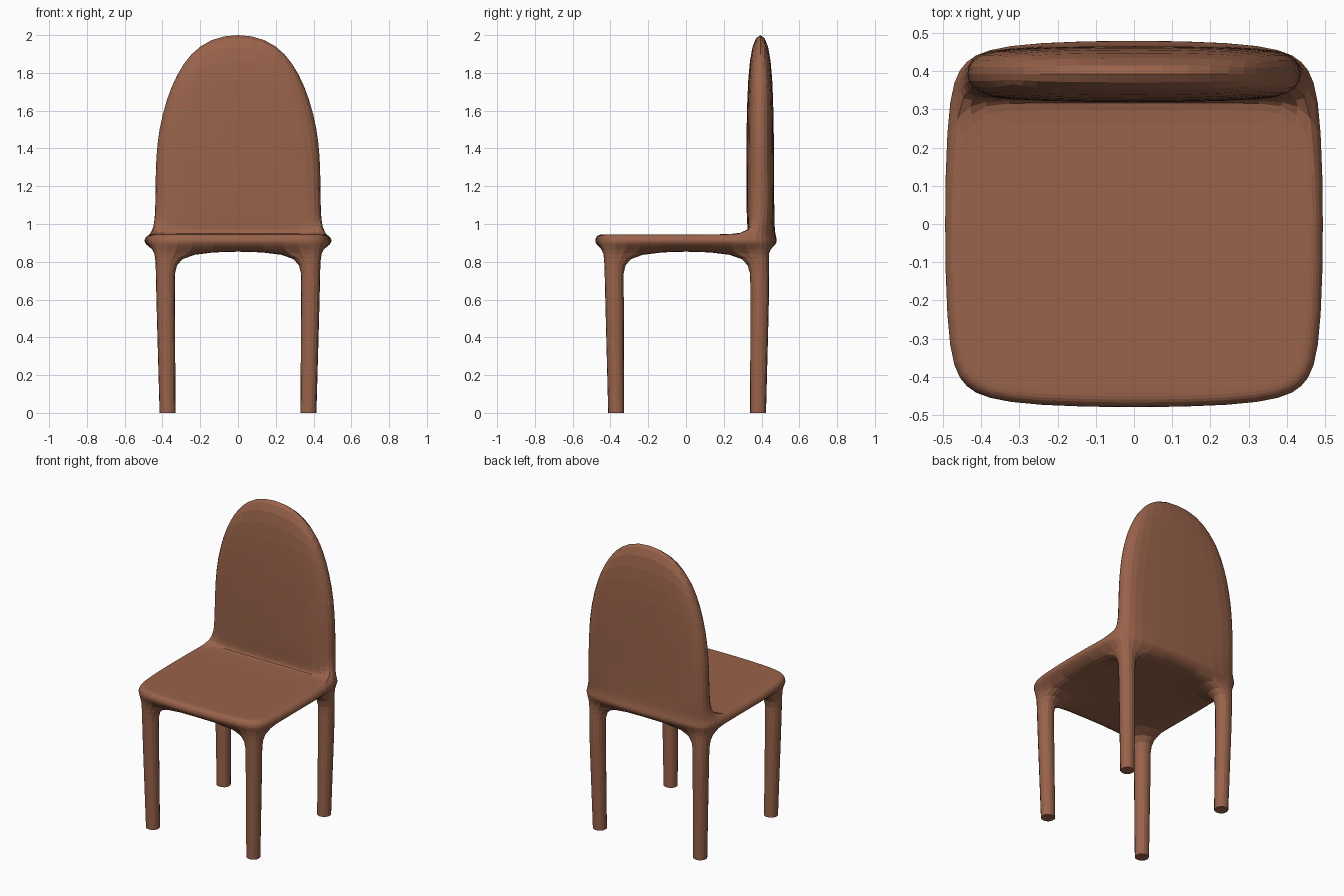
import bpy, bmesh

if "Cube" in bpy.data.objects:
    bpy.data.objects.remove(bpy.data.objects["Cube"])

B = 0.33  # inner grid line, inside edge of the legs
bm = bmesh.new()
crease = bm.edges.layers.float.new("crease_edge")


def face(*v):
    return bm.faces.new(v)


def layer(corner, side, z, full=True):
    """4 x 4 plan grid with rounded corners; outer ring only if not full."""
    g = {}
    for i in range(4):
        for j in range(4):
            ox, oy = i in (0, 3), j in (0, 3)
            if not (full or ox or oy):
                continue
            x = (corner[0] if oy else side[0]) if ox else B
            y = (corner[1] if ox else side[1]) if oy else B
            g[i, j] = bm.verts.new((x if i > 1 else -x, y if j > 1 else -y, z))
    return g


# Seat: underside, bulging rim, flat top
under = layer((0.44, 0.435), (0.44, 0.44), 0.858)
rim = layer((0.455, 0.437), (0.511, 0.492), 0.902, full=False)
top = layer((0.442, 0.425), (0.482, 0.472), 0.945)
ring = ([(i, 0) for i in range(3)] + [(3, j) for j in range(3)]
        + [(i, 3) for i in (3, 2, 1)] + [(0, j) for j in (3, 2, 1)])
for lo, hi in ((under, rim), (rim, top)):
    for k in range(12):
        a, b = ring[k], ring[(k + 1) % 12]
        face(lo[a], lo[b], hi[b], hi[a])


def cell(g, i, j):
    return [g[i, j], g[i + 1, j], g[i + 1, j + 1], g[i, j + 1]]


seat_top = [face(*cell(top, i, j)) for i in range(3) for j in range(2)]

# Underside, with a tapering leg pulled down from each corner cell
for i in range(3):
    for j in range(3):
        loop = cell(under, i, j)
        if i == 1 or j == 1:
            face(*reversed(loop))
            continue
        sx = -1 if i == 0 else 1
        for z in (0.72, 0.4, 0.1, 0.0):
            t = 1 - z / 0.72
            h = 0.055 - 0.009 * t
            cx = sx * (0.385 - 0.012 * t)
            cy = (-0.38 if j == 0 else 0.392) * (1 - 0.027 * t)
            new = [bm.verts.new((cx + a * h, cy + b * h, z))
                   for a, b in ((-1, -1), (1, -1), (1, 1), (-1, 1))]
            for k in range(4):
                n = (k + 1) % 4
                face(new[k], new[n], loop[n], loop[k])
            loop = new
        foot = face(*reversed(loop))
        for e in foot.edges:
            e[crease] = 1.0

# Backrest raised from the rear strip of the seat, narrowing to an arch
front = [top[i, 2] for i in range(4)]
rear = [top[i, 3] for i in range(4)]
# outer x, outer z, inner x, inner z, front y (outer, inner), rear y (outer, inner)
rows = ((0.442, 1.03, 0.33, 1.03, 0.340, 0.320, 0.445, 0.469),
        (0.442, 1.20, 0.33, 1.20, 0.345, 0.318, 0.442, 0.467),
        (0.437, 1.50, 0.28, 1.52, 0.345, 0.318, 0.442, 0.467),
        (0.335, 1.81, 0.16, 2.03, 0.345, 0.335, 0.442, 0.452))
for xo, zo, xi, zi, fo, fi, ro, ri in rows:
    xs, zs = (-xo, -xi, xi, xo), (zo, zi, zi, zo)
    nf = [bm.verts.new((x, y, z)) for x, y, z in zip(xs, (fo, fi, fi, fo), zs)]
    nr = [bm.verts.new((x, y, z)) for x, y, z in zip(xs, (ro, ri, ri, ro), zs)]
    for k in range(3):
        face(front[k], front[k + 1], nf[k + 1], nf[k])
        face(rear[k + 1], rear[k], nr[k], nr[k + 1])
    face(rear[0], front[0], nf[0], nr[0])
    face(front[3], rear[3], nr[3], nf[3])
    front, rear = nf, nr
for k in range(3):
    face(front[k], front[k + 1], rear[k + 1], rear[k])

# Holding loop that keeps the seat top flat and its edge crisp
bmesh.ops.recalc_face_normals(bm, faces=bm.faces[:])
bmesh.ops.inset_region(bm, faces=seat_top, thickness=0.035, use_even_offset=True)

mesh = bpy.data.meshes.new("chair")
bm.to_mesh(mesh)
bm.free()
chair = bpy.data.objects.new("chair", mesh)
bpy.context.collection.objects.link(chair)

brown = bpy.data.materials.new("brown wood")
brown.diffuse_color = (0.32, 0.125, 0.07, 1.0)
brown.use_nodes = True
brown.node_tree.nodes["Principled BSDF"].inputs["Base Color"].default_value = brown.diffuse_color
mesh.materials.append(brown)

# Rounded surface
sub = chair.modifiers.new("rounding", 'SUBSURF')
sub.levels = sub.render_levels = 2
